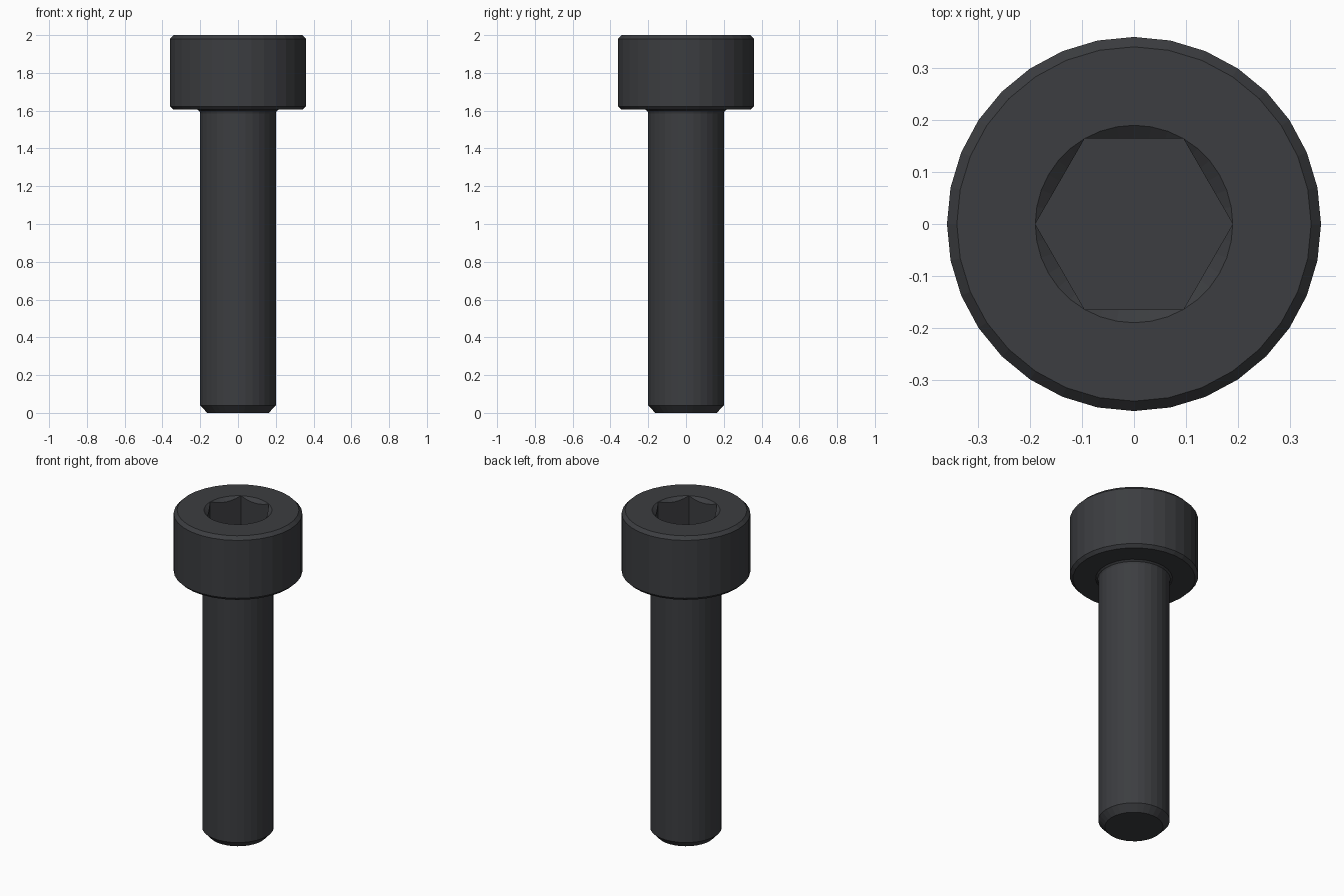
import bpy, bmesh
from math import cos, sin, pi, tau, radians

if "Cube" in bpy.data.objects:
    bpy.data.objects.remove(bpy.data.objects["Cube"])

SIDES = 32          # facets of head and shank
PER_FLAT = 6        # steps along each hexagon flat
RIM = 0.19          # socket rim radius, equal to the hexagon corner radius
DEPTH = 0.2

bm = bmesh.new()


def ring(count, point):
    return [bm.verts.new(point(tau * i / count)) for i in range(count)]


def circle(count, r, z):
    return ring(count, lambda a: (r * cos(a), r * sin(a), z))


def bridge(a, b):
    n = len(a)
    for i in range(n):
        j = (i + 1) % n
        bm.faces.new((a[i], a[j], b[j], b[i]))


def loop_edges(loop):
    return [bm.edges.get((v, loop[i - 1])) for i, v in enumerate(loop)]


# Turned body: chamfered tip, shank, small fillet, chamfered head
profile = [(0.163, 0), (0.2, 0.04), (0.2, 1.585), (0.204, 1.597), (0.215, 1.605),
           (0.342, 1.605), (0.36, 1.623), (0.36, 1.98), (0.341, 2.0)]
body = [circle(SIDES, r, z) for r, z in profile]
for low, high in zip(body, body[1:]):
    bridge(low, high)
bm.faces.new(body[0][::-1])


# Hex socket: countersunk rim cutting into straight hexagon walls
def hex_radius(a):
    return RIM * cos(pi / 6) / cos(a % (pi / 3) - pi / 6)


def hex_point(a, z):
    r = hex_radius(a)
    return (r * cos(a), r * sin(a), z)


n = 6 * PER_FLAT
rim = circle(n, RIM, 2.0)
mouth = ring(n, lambda a: hex_point(a, 2.0 - 0.8 * (RIM - hex_radius(a))))
floor = ring(n, lambda a: hex_point(a, 2.0 - DEPTH))
bridge(rim, mouth)
bridge(mouth, floor)
bm.faces.new(floor)

# Flat top of the head around the socket
bmesh.ops.triangle_fill(bm, use_beauty=True, normal=(0, 0, 1),
                        edges=loop_edges(body[-1]) + loop_edges(rim))
bmesh.ops.remove_doubles(bm, verts=bm.verts[:], dist=0.0005)
bmesh.ops.dissolve_limit(bm, angle_limit=radians(0.5), verts=bm.verts[:],
                         edges=[e for e in bm.edges if all(v.co.z > 1.9999 for v in e.verts)])
bmesh.ops.recalc_face_normals(bm, faces=bm.faces[:])

mesh = bpy.data.meshes.new("socket_head_screw")
bm.to_mesh(mesh)
bm.free()
screw = bpy.data.objects.new("socket_head_screw", mesh)
bpy.context.collection.objects.link(screw)

# Dark blackened steel
steel = bpy.data.materials.new("black_steel")
steel.diffuse_color = (0.045, 0.047, 0.052, 1)
steel.use_nodes = True
steel.node_tree.nodes["Principled BSDF"].inputs["Base Color"].default_value = steel.diffuse_color
mesh.materials.append(steel)
